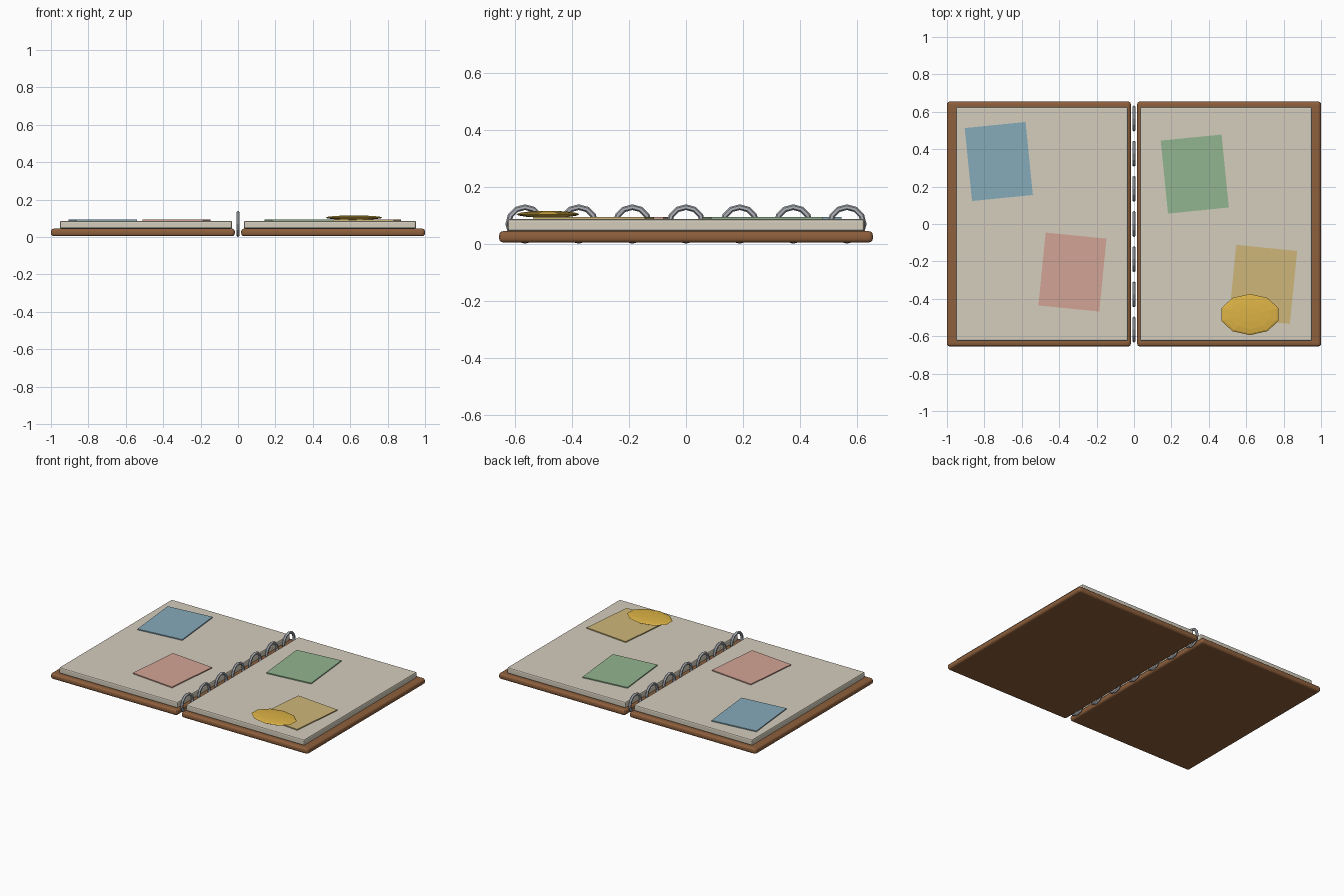
import bpy
import bmesh
from math import pi
from mathutils import Matrix

cube = bpy.data.objects.get("Cube")
if cube:
    bpy.data.objects.remove(cube, do_unlink=True)


def material(name, r, g, b):
    m = bpy.data.materials.new(name)
    m.use_nodes = True
    m.diffuse_color = (r, g, b, 1)
    m.node_tree.nodes["Principled BSDF"].inputs["Base Color"].default_value = (r, g, b, 1)
    return m


leather = material("brown leather", 0.27, 0.115, 0.045)
paper = material("cream paper", 0.66, 0.61, 0.51)
metal = material("ring metal", 0.42, 0.44, 0.48)
gold = material("gold", 0.72, 0.45, 0.06)
blue = material("photo blue", 0.24, 0.40, 0.49)
red = material("photo red", 0.65, 0.37, 0.30)
green = material("photo green", 0.29, 0.46, 0.28)
yellow = material("photo yellow", 0.62, 0.47, 0.19)


def add_object(name, bm, mat):
    mesh = bpy.data.meshes.new(name)
    bm.to_mesh(mesh)
    bm.free()
    mesh.materials.append(mat)
    obj = bpy.data.objects.new(name, mesh)
    bpy.context.collection.objects.link(obj)
    return obj


def box(name, size, center, mat, turn=0, bevel=0, segments=2):
    bm = bmesh.new()
    bmesh.ops.create_cube(bm, size=1)
    bmesh.ops.scale(bm, vec=size, verts=bm.verts)
    obj = add_object(name, bm, mat)
    obj.location = center
    obj.rotation_euler.z = turn
    if bevel:
        mod = obj.modifiers.new("Bevel", "BEVEL")
        mod.width = bevel
        mod.segments = segments
    return obj


# Covers and page blocks, mirrored about the spine
for side, sign in (("left", 1), ("right", -1)):
    box(side + "_cover", (0.983, 1.31, 0.04), (sign * 0.5085, 0, 0.025),
        leather, bevel=0.015, segments=3)
    box(side + "_pages", (0.92, 1.25, 0.042), (sign * 0.492, 0, 0.066),
        paper, bevel=0.008)

# Photos lying on the pages
for name, mat, x, y, turn in (
    ("blue_photo", blue, -0.723, 0.334, 0.1),
    ("red_photo", red, -0.329, -0.257, -0.1),
    ("green_photo", green, 0.325, 0.267, 0.1),
    ("yellow_photo", yellow, 0.69, -0.323, -0.1),
):
    box(name, (0.327, 0.392, 0.008), (x, y, 0.09), mat, turn)

# Flat gold pebble
bm = bmesh.new()
bmesh.ops.create_uvsphere(bm, u_segments=10, v_segments=8, radius=1)
bmesh.ops.scale(bm, vec=(0.16, 0.11, 0.012), verts=bm.verts)
pebble = add_object("gold_pebble", bm, gold)
pebble.location = (0.62, -0.484, 0.104)

# Binder rings along the spine
for i in range(7):
    bpy.ops.mesh.primitive_torus_add(
        major_segments=12, minor_segments=6, major_radius=0.059, minor_radius=0.01,
        location=(0, (i - 3) * 0.188, 0.07), rotation=(0, pi / 2, 0))
    ring = bpy.context.object
    ring.name = "ring_" + str(i + 1)
    ring.data.materials.append(metal)
